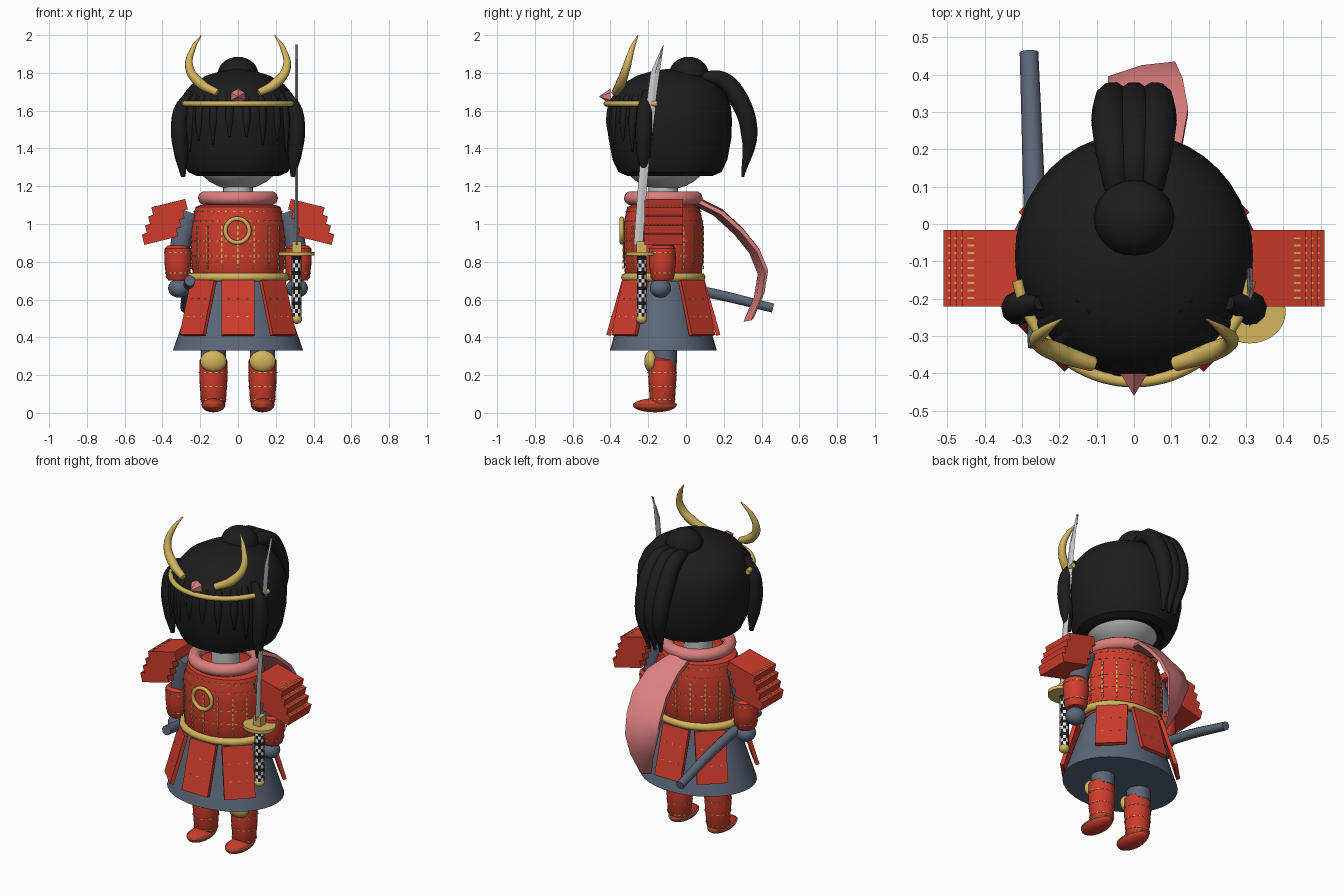
import bpy, bmesh
from math import sin, cos, pi, radians
from mathutils import Vector, Matrix

if "Cube" in bpy.data.objects:
    bpy.data.objects.remove(bpy.data.objects["Cube"])

CY = -0.12  # depth of the body axis


def mat(name, r, g, b):
    m = bpy.data.materials.new(name)
    m.use_nodes = True
    m.diffuse_color = (r, g, b, 1)
    m.node_tree.nodes["Principled BSDF"].inputs["Base Color"].default_value = (r, g, b, 1)
    return m


RED = mat("lacquer red", 0.62, 0.045, 0.025)
GOLD = mat("gold", 0.65, 0.46, 0.11)
SLATE = mat("slate cloth", 0.105, 0.135, 0.19)
HAIR = mat("black", 0.012, 0.012, 0.012)
PINK = mat("pink", 0.72, 0.21, 0.21)
SKIN = mat("pale grey", 0.52, 0.52, 0.52)
STEEL = mat("steel", 0.6, 0.6, 0.6)
WHITE = mat("white", 0.8, 0.8, 0.8)


def finish(name, bm, material, smooth=True):
    bmesh.ops.recalc_face_normals(bm, faces=bm.faces)
    me = bpy.data.meshes.new(name)
    bm.to_mesh(me)
    bm.free()
    ob = bpy.data.objects.new(name, me)
    bpy.context.collection.objects.link(ob)
    me.materials.append(material)
    if smooth:
        select(ob)
        bpy.ops.object.shade_smooth_by_angle(angle=radians(40))
    return ob


def select(ob):
    bpy.ops.object.select_all(action='DESELECT')
    ob.select_set(True)
    bpy.context.view_layer.objects.active = ob


def loft(name, rings, material, smooth=True):
    """Skin a list of closed rings and cap both ends."""
    bm = bmesh.new()
    vs = [[bm.verts.new(p) for p in ring] for ring in rings]
    n = len(rings[0])
    for a, b in zip(vs, vs[1:]):
        for i in range(n):
            j = (i + 1) % n
            bm.faces.new((a[i], a[j], b[j], b[i]))
    bm.faces.new(vs[0])
    bm.faces.new(vs[-1])
    return finish(name, bm, material, smooth)


def lathe(name, profile, material, x=0, y=CY, depth=1, n=32):
    rings = [[(x + r * cos(2 * pi * i / n), y + depth * r * sin(2 * pi * i / n), z)
              for i in range(n)] for r, z in profile]
    return loft(name, rings, material)


def ball(name, loc, size, material):
    bm = bmesh.new()
    bmesh.ops.create_uvsphere(bm, u_segments=24, v_segments=14, radius=1,
                              matrix=Matrix.Translation(loc) @ Matrix.Diagonal((*size, 1)))
    return finish(name, bm, material)


def box(name, matrix, size, material):
    bm = bmesh.new()
    bmesh.ops.create_cube(bm, size=1, matrix=matrix @ Matrix.Diagonal((*size, 1)))
    return finish(name, bm, material, False)


def tube(name, points, radii, material, cyclic=False):
    cu = bpy.data.curves.new(name, 'CURVE')
    cu.dimensions = '3D'
    cu.bevel_depth = 1
    cu.bevel_resolution = 3
    cu.use_fill_caps = True
    cu.resolution_u = 6
    sp = cu.splines.new('BEZIER')
    sp.bezier_points.add(len(points) - 1)
    sp.use_cyclic_u = cyclic
    for bp, p, r in zip(sp.bezier_points, points, radii):
        bp.co, bp.radius = p, r
        bp.handle_left_type = bp.handle_right_type = 'AUTO'
    ob = bpy.data.objects.new(name, cu)
    bpy.context.collection.objects.link(ob)
    cu.materials.append(material)
    select(ob)
    bpy.ops.object.convert(target='MESH')
    bpy.ops.object.shade_smooth_by_angle(angle=radians(40))
    return ob


def ring(name, z, rx, ry, r, material):
    pts = [(rx * cos(i * pi / 6), CY + ry * sin(i * pi / 6), z) for i in range(12)]
    return tube(name, pts, [r] * 12, material, True)


def stitches(name, rows, n, size, x=0, y=CY, depth=1, turn=0.5):
    """Small dashes around a round part; rows are (radius, height)."""
    bm = bmesh.new()
    for r, z in rows:
        for i in range(n):
            a = 2 * pi * (i + turn) / n
            m = Matrix.Translation((x + r * cos(a), y + depth * r * sin(a), z))
            m = m @ Matrix.Rotation(a, 4, 'Z') @ Matrix.Diagonal((0.006, *size, 1))
            bmesh.ops.create_cube(bm, size=1, matrix=m)
    return finish(name, bm, GOLD, False)


# Torso armour, belt, collar and chest ring
lathe("torso_armour", [(0.22, 0.7), (0.24, 0.74), (0.25, 0.82), (0.25, 0.95),
                       (0.246, 1.01), (0.225, 1.09), (0.2, 1.1)], RED, depth=0.85)
stitches("torso_columns", [(0.251, 0.77 + i * 0.03) for i in range(8)], 18,
         (0.008, 0.018), depth=0.85)
stitches("torso_rows", [(0.251, 0.83), (0.251, 0.91), (0.247, 1.015), (0.233, 1.065)],
         36, (0.014, 0.005), depth=0.85)
ring("belt", 0.718, 0.25, 0.2, 0.023, GOLD)
ring("scarf_collar", 1.137, 0.175, 0.172, 0.037, PINK)
tube("chest_ring", [(-0.004 + 0.063 * cos(i * pi / 4), -0.34, 0.965 + 0.063 * sin(i * pi / 4))
                    for i in range(8)], [0.012] * 8, GOLD, True)

# Scarf tail: a flat band that falls behind and ends in a point
path = [(0.0, 0.05, 1.12, 0.06), (0.035, 0.17, 1.06, 0.09), (0.045, 0.28, 0.96, 0.1),
        (0.03, 0.36, 0.86, 0.1), (0.02, 0.405, 0.75, 0.09), (0.03, 0.385, 0.63, 0.06),
        (0.04, 0.33, 0.5, 0.02)]
loft("scarf_tail", [[(x - w, y - 0.025, z - 0.015), (x, y - 0.012, z - 0.015),
                     (x + w, y + 0.015, z - 0.01), (x + w, y + 0.03, z + 0.005),
                     (x, y + 0.02, z + 0.02), (x - w, y - 0.01, z + 0.005)]
                    for x, y, z, w in path], PINK)

# Skirt and hanging panels
lathe("skirt", [(0.345, 0.33), (0.21, 0.72)], SLATE, depth=0.82, n=40)
for deg in (0, 45, 135, 180, 225, 315):
    a = radians(deg - 90)
    m = Matrix.Translation((0.298 * cos(a), CY + 0.25 * sin(a), 0.555))
    m = m @ Matrix.Rotation(a, 4, 'Z') @ Matrix.Rotation(radians(-16), 4, 'Y')
    box("skirt_panel", m, (0.022, 0.175, 0.3), RED)
    for h in (-0.05, 0.05):
        for w in (-0.05, 0, 0.05):
            box("panel_stitch", m @ Matrix.Translation((0.011, w, h)),
                (0.004, 0.012, 0.004), GOLD)

for s in (-1, 1):
    # Legs
    x = 0.13 * s
    lathe("thigh", [(0.066, 0.26), (0.068, 0.4)], SLATE, x, -0.115, n=20)
    lathe("shin_guard", [(0.05, 0.03), (0.066, 0.06), (0.075, 0.19), (0.073, 0.28),
                         (0.06, 0.292)], RED, x, -0.125, n=24)
    stitches("shin_stitches", [(0.067, 0.07), (0.071, 0.14), (0.075, 0.215)], 16,
             (0.014, 0.005), x, -0.125)
    ball("knee_guard", (x, -0.185, 0.273), (0.07, 0.036, 0.058), GOLD)
    ball("foot", (x, -0.165, 0.04), (0.062, 0.115, 0.037), RED)
    tube("foot_trim", [(x + 0.061 * cos(t * pi / 4), -0.165 + 0.113 * sin(t * pi / 4), 0.045)
                       for t in range(8)], [0.004] * 8, GOLD, True)

    # Arms
    tube("upper_arm", [(0.25 * s, CY, 1.06), (0.285 * s, CY, 0.97), (0.31 * s, CY, 0.86)],
         [0.06, 0.06, 0.056], SLATE)
    lathe("forearm_guard", [(0.05, 0.7), (0.062, 0.715), (0.072, 0.8), (0.07, 0.87),
                            (0.055, 0.885)], RED, 0.318 * s, -0.125, n=24)
    stitches("forearm_stitches", [(0.066, 0.74), (0.07, 0.85)], 16, (0.014, 0.005),
             0.318 * s, -0.125)
    ball("hand", (0.312 * s, -0.135, 0.66), (0.058, 0.056, 0.05), SLATE)

    # Stepped shoulder guard
    for i in range(4):
        m = Matrix.Translation(((0.362 + 0.017 * i) * s, -0.118, 1.083 - 0.048 * i))
        m = m @ Matrix.Rotation(radians(14 * s), 4, 'Y')
        box("shoulder_plate", m, (0.185, 0.205, 0.056), RED)
        for j in range(9):
            box("shoulder_stitch", m @ Matrix.Translation((0.07 * s, -0.08 + j * 0.02, 0.028)),
                (0.018, 0.005, 0.004), GOLD)

# Neck, head and main hair
lathe("neck", [(0.08, 1.08), (0.078, 1.26)], SKIN, n=24)
ball("head", (0, -0.11, 1.38), (0.24, 0.24, 0.2), SKIN)
lathe("hair", [(0.13, 1.29), (0.22, 1.255), (0.265, 1.275), (0.295, 1.34), (0.315, 1.45),
               (0.319, 1.55), (0.312, 1.63), (0.287, 1.69), (0.245, 1.74), (0.17, 1.785),
               (0.09, 1.81), (0.02, 1.82)], HAIR, y=-0.085, depth=1.03, n=40)
ball("bun", (0, 0.015, 1.795), (0.107, 0.104, 0.09), HAIR)
for x in (-0.057, 0, 0.057):
    k = 1 - abs(x)
    tube("ponytail_strand", [(x * 0.7, 0.06, 1.77), (x, 0.19, 1.765 * k + 1.76 * (1 - k)),
                             (x * 1.1, 0.28, 1.66), (x, 0.335, 1.48), (x * 0.7, 0.3, 1.25)],
         [0.03, 0.045, 0.052, 0.046, 0.008], HAIR)
for s in (-1, 1):
    tube("side_lock", [(0.25 * s, -0.21, 1.7), (0.3 * s, -0.22, 1.6), (0.31 * s, -0.225, 1.48),
                       (0.3 * s, -0.225, 1.36), (0.29 * s, -0.22, 1.25)],
         [0.02, 0.042, 0.046, 0.036, 0.012], HAIR)
    for deg, low in ((8, 1.46), (24, 1.42), (40, 1.44), (52, 1.38)):
        a = radians(deg)
        tube("fringe_lock", [(r * sin(a) * s, -0.085 - r * cos(a), z) for r, z in
                             ((0.18, 1.76), (0.295, 1.65), (0.32, 1.55), (0.325, low))],
             [0.02, 0.025, 0.022, 0.004], HAIR)

    # Crest horns
    tube("horn", [(0.11 * s, -0.375, 1.695), (0.2 * s, -0.345, 1.745), (0.258 * s, -0.315, 1.83),
                  (0.238 * s, -0.285, 1.93), (0.195 * s, -0.255, 1.998)],
         [0.02, 0.027, 0.022, 0.014, 0.003], GOLD)

# Headband and gem
tube("headband", [(0.318 * sin(a * pi / 16), -0.085 - 0.337 * cos(a * pi / 16), 1.637)
                  for a in range(-7, 8)], [0.015] * 15, GOLD)
bm = bmesh.new()
bmesh.ops.create_cone(bm, cap_ends=True, segments=6, radius1=0.042, radius2=0, depth=0.06,
                      matrix=Matrix.Translation((0, -0.43, 1.675))
                      @ Matrix.Rotation(pi / 2, 4, 'X'))
finish("gem", bm, PINK, False)

# Sword
SX, SY = 0.31, -0.235
blade = []
for i in range(15):
    t = i / 14
    y, w = -0.25 + 0.06 * t + 0.05 * t * t, 0.024 * min(1, (1 - t) * 7 + 0.04)
    back = y + 0.022
    blade.append([(SX - 0.007, back - w, 0.89 + 1.06 * t), (SX, back - 2 * w, 0.89 + 1.06 * t),
                  (SX + 0.007, back - w, 0.89 + 1.06 * t), (SX, back, 0.89 + 1.06 * t)])
loft("sword_blade", blade, STEEL, False)
box("sword_collar", Matrix.Translation((SX, SY, 0.878)), (0.05, 0.055, 0.06), GOLD)
lathe("sword_guard", [(0.096, 0.833), (0.096, 0.852)], GOLD, SX, SY, 0.88)
grip = lathe("sword_grip", [(0.027, 0.51 + i * 0.02) for i in range(17)], HAIR, SX, SY, n=10)
grip.data.materials.append(WHITE)
for f in grip.data.polygons:
    if f.index < 160 and (f.index + f.index // 10) % 2 and f.index // 10 % 4 != 3:
        f.material_index = 1
ball("sword_pommel", (SX, SY, 0.497), (0.03, 0.03, 0.026), GOLD)

# Scabbard
tube("scabbard", [(-0.255, -0.33, 0.7), (-0.268, 0.1, 0.64), (-0.281, 0.46, 0.555)],
     [0.029, 0.029, 0.025], SLATE)
